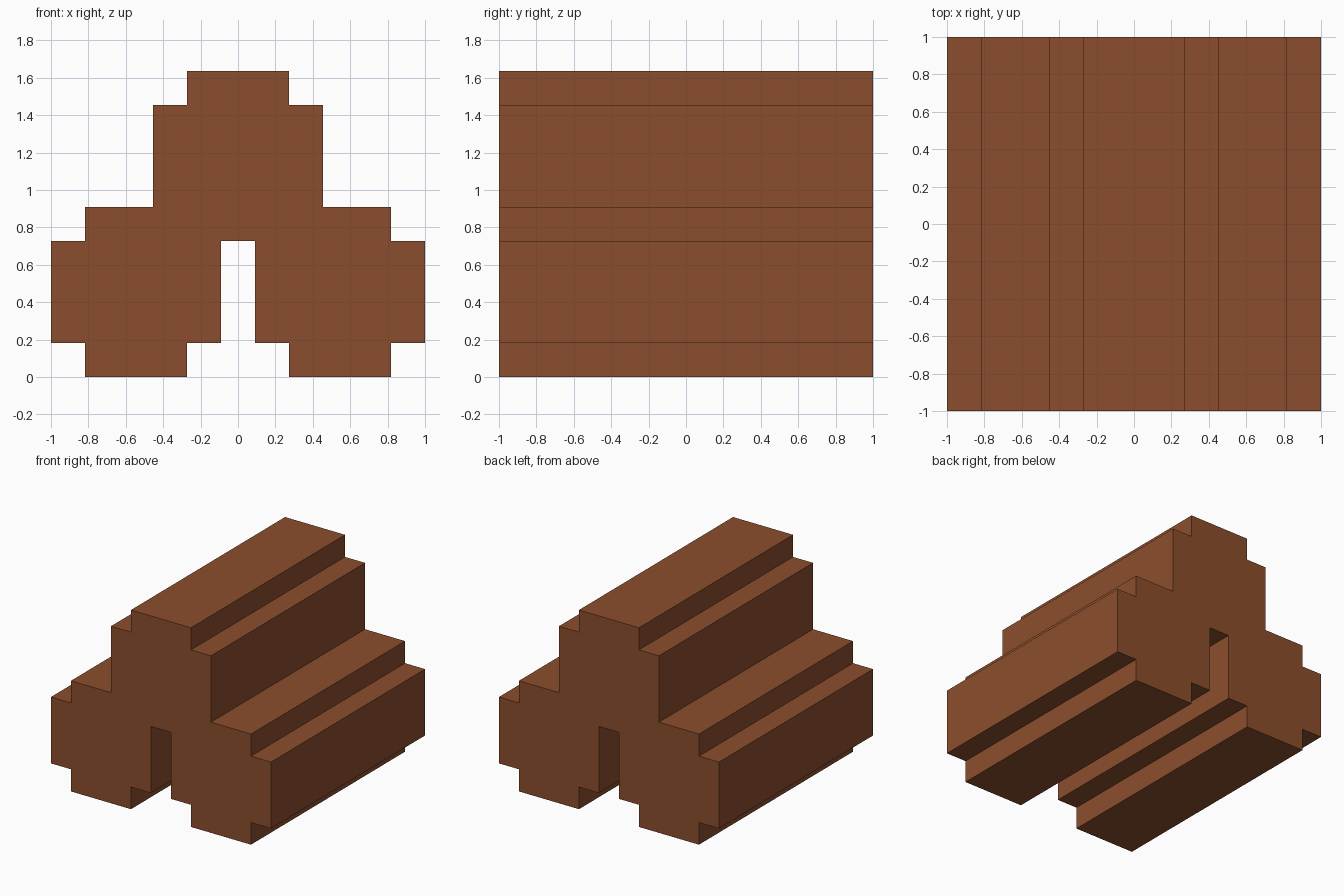
import bpy
import bmesh

cube = bpy.data.objects.get("Cube")
if cube:
    bpy.data.objects.remove(cube, do_unlink=True)

U = 2 / 11          # one step of the blocky grid
HALF_LENGTH = 1.0

# Bark brown material
bark = bpy.data.materials.new("bark_brown")
bark.use_nodes = True
colour = (0.258, 0.076, 0.026, 1)
bark.diffuse_color = colour
bsdf = bark.node_tree.nodes["Principled BSDF"]
bsdf.inputs["Base Color"].default_value = colour
bsdf.inputs["Roughness"].default_value = 0.9

# Left half of the stacked-log outline, in grid steps, from gap to top
half = [(0.5, 4), (0.5, 1), (1.5, 1), (1.5, 0), (4.5, 0), (4.5, 1), (5.5, 1),
        (5.5, 4), (4.5, 4), (4.5, 5), (2.5, 5), (2.5, 8), (1.5, 8), (1.5, 9)]
outline = half + [(-x, z) for x, z in reversed(half)]

# Three stacked logs: mirrored outline extruded front to back
bm = bmesh.new()
front = bm.faces.new([bm.verts.new((x * U, -HALF_LENGTH, z * U)) for x, z in outline])
ext = bmesh.ops.extrude_face_region(bm, geom=[front], use_keep_orig=True)
back = [v for v in ext["geom"] if isinstance(v, bmesh.types.BMVert)]
bmesh.ops.translate(bm, verts=back, vec=(0, 2 * HALF_LENGTH, 0))
bmesh.ops.recalc_face_normals(bm, faces=bm.faces[:])

mesh = bpy.data.meshes.new("log_stack")
bm.to_mesh(mesh)
bm.free()
mesh.materials.append(bark)
log_stack = bpy.data.objects.new("log_stack", mesh)
bpy.context.collection.objects.link(log_stack)
